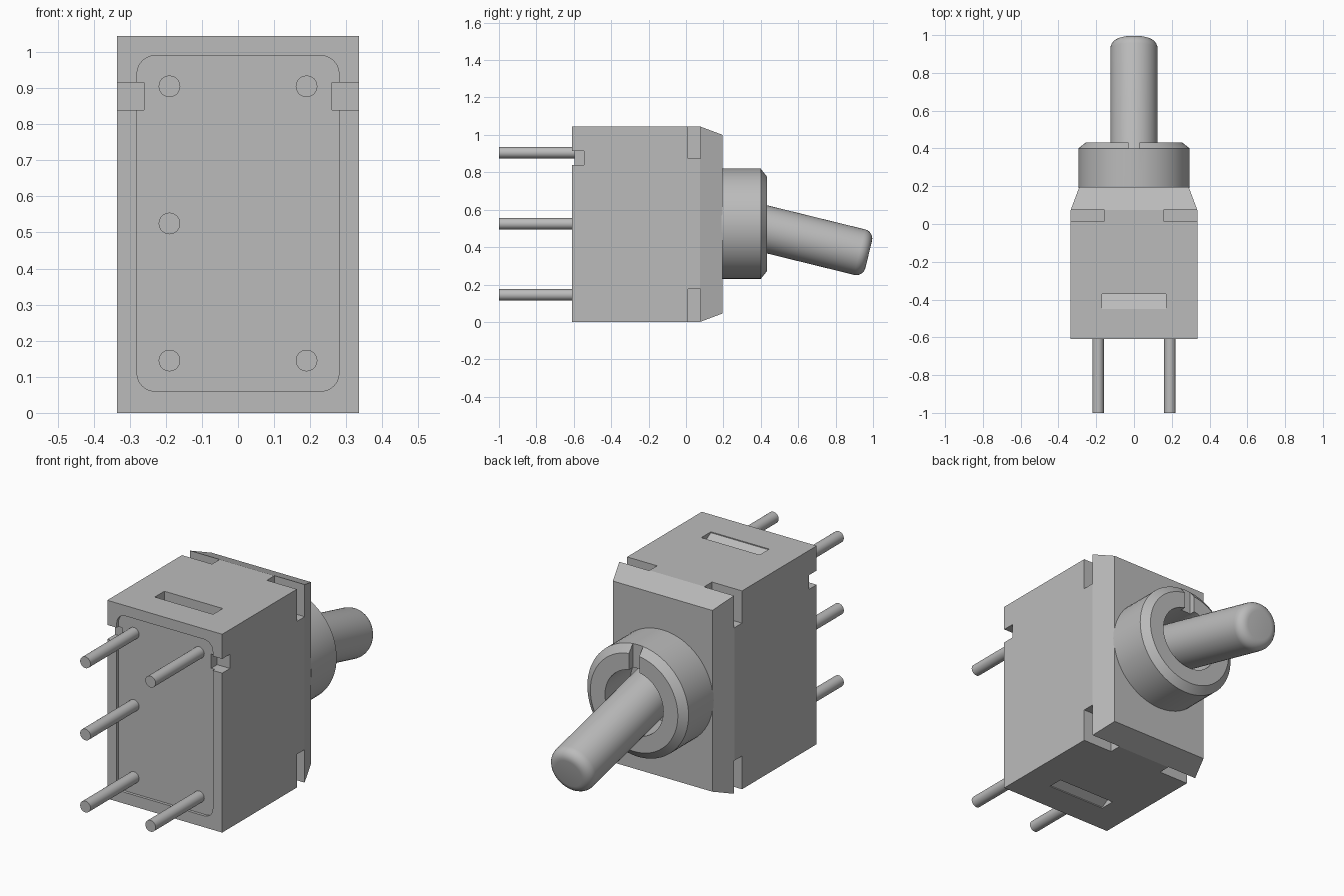
import bpy, bmesh, math
from mathutils import Matrix, Vector

if "Cube" in bpy.data.objects:
    bpy.data.objects.remove(bpy.data.objects["Cube"], do_unlink=True)

MID_Z = 0.525
HEIGHT = 1.045

grey = bpy.data.materials.new("plain_grey")
grey.use_nodes = True
colour = (0.5, 0.5, 0.5, 1)
grey.diffuse_color = colour
grey.node_tree.nodes["Principled BSDF"].inputs["Base Color"].default_value = colour


def make(name, bm):
    bmesh.ops.recalc_face_normals(bm, faces=bm.faces)
    mesh = bpy.data.meshes.new(name)
    bm.to_mesh(mesh)
    bm.free()
    obj = bpy.data.objects.new(name, mesh)
    bpy.context.collection.objects.link(obj)
    mesh.materials.append(grey)
    return obj


def activate(obj):
    bpy.ops.object.select_all(action="DESELECT")
    obj.select_set(True)
    bpy.context.view_layer.objects.active = obj


def smooth(obj):
    activate(obj)
    bpy.ops.object.shade_smooth_by_angle(angle=math.radians(30))


def cut(obj, cutter):
    cutter.hide_render = True
    mod = obj.modifiers.new("cut", "BOOLEAN")
    mod.operation = "DIFFERENCE"
    mod.solver = "EXACT"
    mod.object = cutter
    activate(obj)
    bpy.ops.object.modifier_apply(modifier=mod.name)
    bpy.data.objects.remove(cutter, do_unlink=True)


def box(name, low, high):
    low, high = Vector(low), Vector(high)
    bm = bmesh.new()
    bmesh.ops.create_cube(bm, size=1)
    size = high - low
    for v in bm.verts:
        v.co = (low + high) / 2 + Vector(a * b for a, b in zip(v.co, size))
    return make(name, bm)


def prism(name, points, offset):
    """Extrude a closed outline along an offset."""
    bm = bmesh.new()
    face = bm.faces.new([bm.verts.new(p) for p in points])
    new = bmesh.ops.extrude_face_region(bm, geom=[face])["geom"]
    bmesh.ops.translate(bm, vec=offset, verts=[g for g in new if isinstance(g, bmesh.types.BMVert)])
    return make(name, bm)


def lathe(name, profile, steps=48):
    """Turn (radius, distance) points about the y axis."""
    bm = bmesh.new()
    verts = [bm.verts.new((r, y, 0)) for r, y in profile]
    edges = [bm.edges.new(pair) for pair in zip(verts, verts[1:])]
    bmesh.ops.spin(bm, geom=verts + edges, cent=(0, 0, 0), axis=(0, 1, 0),
                   angle=math.tau, steps=steps, use_duplicate=False)
    bmesh.ops.remove_doubles(bm, verts=bm.verts, dist=0.0001)
    return make(name, bm)


# Housing with a tapered back end
bm = bmesh.new()
rings = []
for y, inset in ((-0.61, 0), (0.075, 0), (0.195, 0.045)):
    x, low, high = 0.335 - inset, inset, HEIGHT - inset
    rings.append([bm.verts.new(p) for p in ((-x, y, low), (x, y, low), (x, y, high), (-x, y, high))])
bm.faces.new(rings[0])
bm.faces.new(rings[-1])
for a, b in zip(rings, rings[1:]):
    for i in range(4):
        j = (i + 1) % 4
        bm.faces.new((a[i], a[j], b[j], b[i]))
housing = make("housing", bm)

# Slots through the four corners and notches beside the pin panel
for side in (-1, 1):
    xs = sorted((side * 0.16, side * 0.4))
    for low, high in ((-0.1, 0.175), (0.875, 1.2)):
        cut(housing, box("corner_slot", (xs[0], 0.012, low), (xs[1], 0.077, high)))
    xs = sorted((side * 0.26, side * 0.4))
    cut(housing, box("side_notch", (xs[0], -0.7, 0.84), (xs[1], -0.545, 0.915)))

# Wedge-shaped recesses in the top and bottom
for face_z, out in ((HEIGHT, 1), (0, -1)):
    outline = [(-0.17, y, face_z + out * d)
               for y, d in ((-0.45, 0.02), (-0.45, -0.005), (-0.37, -0.05), (-0.37, 0.02))]
    cut(housing, prism("latch_recess", outline, (0.34, 0, 0)))

# Shallow rounded panel around the pins
radius = 0.05
outline = []
for k, (sx, sz) in enumerate(((1, 1), (-1, 1), (-1, -1), (1, -1))):
    for i in range(7):
        a = math.pi / 2 * (k + i / 6)
        outline.append((sx * 0.23 + radius * math.cos(a), -0.7,
                        MID_Z + sz * 0.415 + radius * math.sin(a)))
cut(housing, prism("panel_recess", outline, (0, 0.105, 0)))

# Terminal pins
for i, (x, z) in enumerate(((-0.19, 0.145), (-0.19, MID_Z), (-0.19, 0.905),
                            (0.19, 0.145), (0.19, 0.905))):
    pin = lathe(f"pin_{i + 1}", [(0, -1), (0.03, -1), (0.03, -0.58), (0, -0.58)], 24)
    pin.location = (x, 0, z)
    smooth(pin)

# Hollow bushing with a bevelled rim and keyway
bushing = lathe("bushing", [(0, 0.19), (0.295, 0.19), (0.295, 0.4), (0.255, 0.432),
                            (0.17, 0.432), (0.17, 0.22), (0, 0.22)], 64)
cut(bushing, box("keyway", (-0.03, 0.4, 0.1), (0.03, 0.5, 0.4)))
bushing.location.z = MID_Z
smooth(bushing)

# Tilted lever with a rounded tip
length, radius, fillet = 0.8, 0.125, 0.05
profile = [(0, 0), (radius, 0)]
for i in range(7):
    a = math.pi / 2 * i / 6
    profile.append((radius - fillet + fillet * math.cos(a), length - fillet + fillet * math.sin(a)))
profile.append((0, length))
lever = lathe("lever", profile)
lever.matrix_world = Matrix.Translation((0, 0.2, 0.552)) @ Matrix.Rotation(math.radians(-13.8), 4, "X")
smooth(lever)
